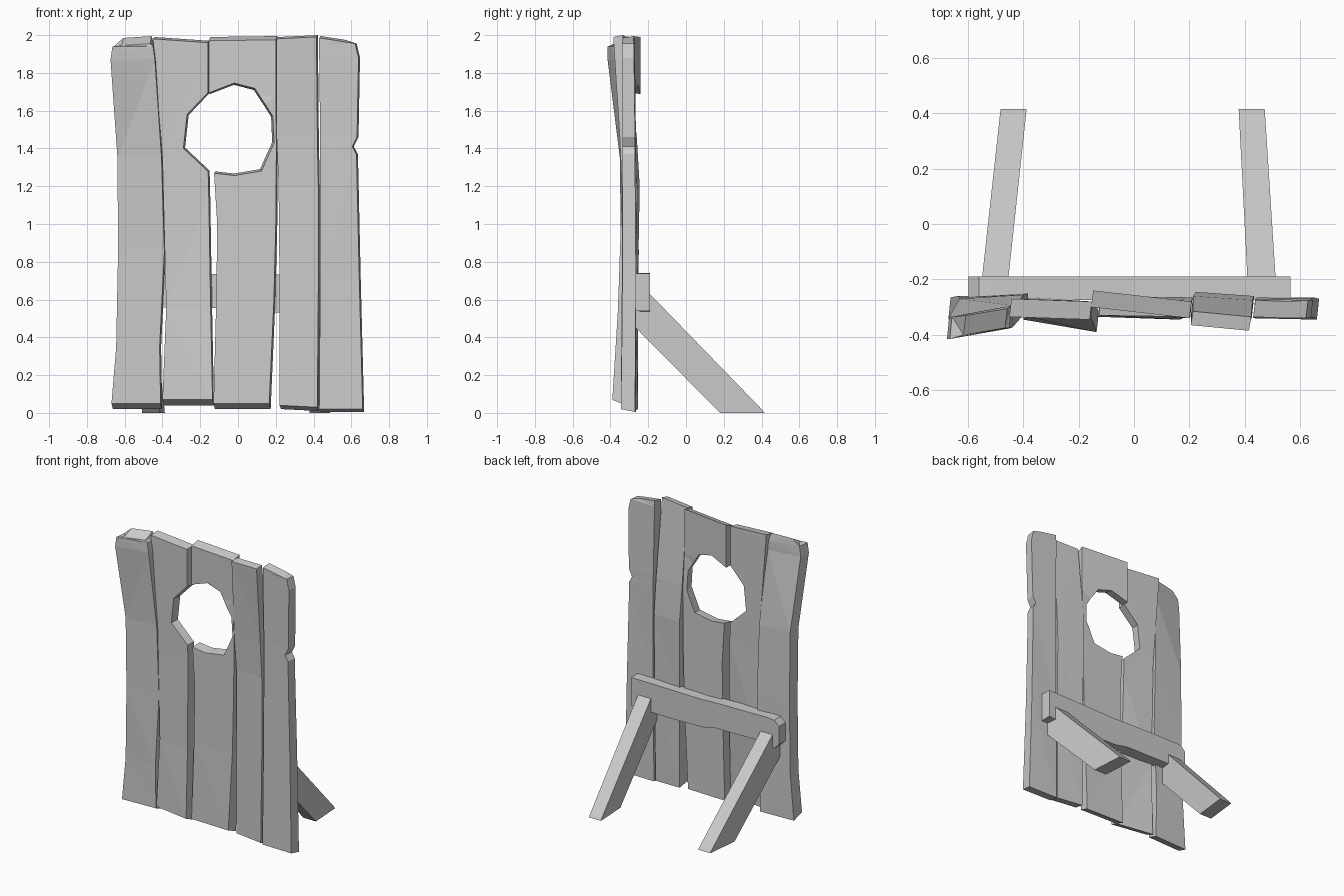
import bpy, bmesh

def make(name, rings):
    """Skin a list of equal-sized point rings into a closed flat-shaded solid."""
    bm = bmesh.new()
    vs = [[bm.verts.new(p) for p in r] for r in rings]
    n = len(rings[0])
    for a, b in zip(vs, vs[1:]):
        for i in range(n):
            j = (i + 1) % n
            bm.faces.new((a[i], a[j], b[j], b[i]))
    bm.faces.new(vs[0][::-1])
    bm.faces.new(vs[-1])
    bmesh.ops.recalc_face_normals(bm, faces=bm.faces)
    bmesh.ops.triangulate(bm, faces=[f for f in bm.faces if len(f.verts) == 4])
    me = bpy.data.meshes.new(name)
    bm.to_mesh(me)
    bm.free()
    ob = bpy.data.objects.new(name, me)
    bpy.context.collection.objects.link(ob)
    return ob

def plank(name, stations, foot=(0.03, 0.0), head=(-0.02, 0.0)):
    """Station: z, left x, right x, front y at left, front y at right, thickness.
    foot/head: z offset of the front edge and of the right edge at each end."""
    rings = []
    for k, (z, xl, xr, yl, yr, t) in enumerate(stations):
        f, r = foot if k == 0 else head if k == len(stations) - 1 else (0, 0)
        rings.append([(xl, yl, z + f), (xr, yr, z + f + r),
                      (xr + 0.008, yr + t, z + r), (xl + 0.008, yl + t, z)])
    return make(name, rings)

# Upright boards, left to right
plank("board_outer_left", [
    (0.02, -0.67, -0.41, -0.345, -0.335, 0.08),
    (0.35, -0.645, -0.415, -0.34, -0.335, 0.08),
    (0.85, -0.635, -0.39, -0.345, -0.33, 0.08),
    (1.35, -0.638, -0.405, -0.35, -0.335, 0.08),
    (1.87, -0.675, -0.44, -0.415, -0.375, 0.08),
    (1.94, -0.665, -0.45, -0.415, -0.375, 0.08),
    (1.985, -0.615, -0.465, -0.40, -0.375, 0.07)], head=(-0.04, 0.01))
b2 = plank("board_inner_left", [
    (0.04, -0.40, -0.135, -0.345, -0.39, 0.07),
    (0.55, -0.38, -0.145, -0.335, -0.36, 0.07),
    (1.15, -0.395, -0.155, -0.33, -0.34, 0.06),
    (1.35, -0.40, -0.16, -0.33, -0.34, 0.06),
    (1.99, -0.45, -0.16, -0.335, -0.345, 0.065)], head=(-0.01, -0.02))
b3 = plank("board_centre", [
    (0.02, -0.13, 0.165, -0.335, -0.345, 0.075),
    (0.60, -0.115, 0.19, -0.33, -0.335, 0.07),
    (1.00, -0.11, 0.20, -0.33, -0.335, 0.07),
    (1.40, -0.135, 0.203, -0.33, -0.335, 0.07),
    (1.68, -0.155, 0.20, -0.30, -0.34, 0.06),
    (1.99, -0.155, 0.20, -0.30, -0.34, 0.06)], head=(-0.02, 0.005))
plank("board_inner_right", [
    (0.02, 0.22, 0.42, -0.33, -0.345, 0.075),
    (0.65, 0.22, 0.425, -0.33, -0.34, 0.075),
    (1.20, 0.215, 0.425, -0.325, -0.34, 0.08),
    (1.45, 0.205, 0.42, -0.335, -0.35, 0.075),
    (1.99, 0.205, 0.415, -0.365, -0.385, 0.05)], foot=(0.02, -0.01), head=(-0.01, 0.01))
plank("board_outer_right", [
    (0.005, 0.43, 0.66, -0.34, -0.345, 0.075),
    (0.70, 0.435, 0.642, -0.335, -0.335, 0.07),
    (1.37, 0.435, 0.627, -0.33, -0.335, 0.065),
    (1.41, 0.435, 0.605, -0.33, -0.335, 0.065),
    (1.46, 0.435, 0.63, -0.33, -0.335, 0.065),
    (1.88, 0.43, 0.638, -0.335, -0.34, 0.065),
    (1.955, 0.43, 0.62, -0.335, -0.34, 0.065),
    (1.995, 0.43, 0.56, -0.335, -0.34, 0.06)], foot=(0.015, 0), head=(-0.01, -0.02))

# Rough ten-sided window through two boards
hole = [(-0.02, 1.75), (0.09, 1.72), (0.185, 1.57), (0.192, 1.43), (0.125, 1.28),
        (-0.02, 1.255), (-0.15, 1.27), (-0.29, 1.40), (-0.27, 1.58), (-0.155, 1.70)]
cutter = make("window_cutter", [
    [(-0.05 + (x + 0.05) * s, y, 1.5 + (z - 1.5) * s) for x, z in hole]
    for y, s in ((-0.55, 1.06), (-0.34, 1.0), (-0.26, 0.95), (-0.1, 0.86))])
cutter.hide_render = True
for ob in (b2, b3):
    m = ob.modifiers.new("window", 'BOOLEAN')
    m.operation, m.solver, m.object = 'DIFFERENCE', 'EXACT', cutter
    bpy.context.view_layer.objects.active = ob
    bpy.ops.object.modifier_apply(modifier=m.name)
bpy.data.objects.remove(cutter)

# Rear cross bar: x, lower z, upper z
bar = [(-0.597, 0.57, 0.70), (-0.56, 0.535, 0.735), (-0.51, 0.56, 0.74), (-0.10, 0.555, 0.735),
       (0.0, 0.535, 0.73), (0.30, 0.53, 0.735), (0.565, 0.54, 0.738)]
make("cross_bar", [[(x, -0.275, lo), (x, -0.19, lo), (x, -0.19, hi), (x, -0.275, hi)]
                   for x, lo, hi in bar])

# Slanted rear legs: side profile (y, z), swept between two slanting side lines
side = [(0.18, 0.0), (0.415, 0.0), (0.40, 0.02), (-0.23, 0.67), (-0.265, 0.65), (-0.27, 0.455)]
for name, top, bottom in (("leg_left", (-0.55, -0.455), (-0.482, -0.388)),
                          ("leg_right", (0.41, 0.512), (0.378, 0.472))):
    make(name, [[(t + (b - t) * (y + 0.21) / 0.62, y, z) for y, z in side]
                for t, b in zip(top, bottom)])
